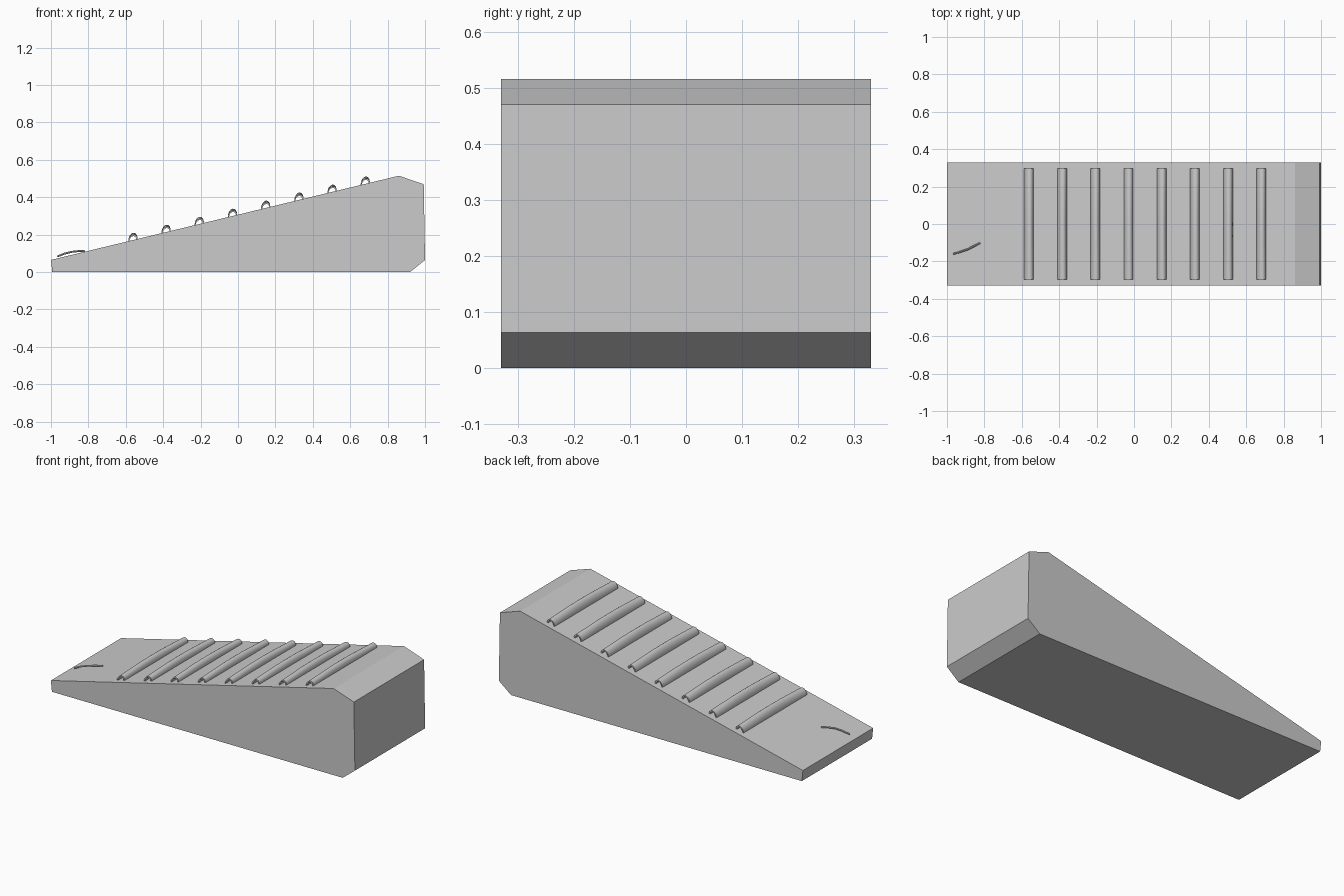
import bpy, bmesh, math
from mathutils import Vector

if "Cube" in bpy.data.objects:
    bpy.data.objects.remove(bpy.data.objects["Cube"])

grey = bpy.data.materials.new("plain_grey")
grey.diffuse_color = (0.6, 0.6, 0.6, 1)
grey.use_nodes = True
grey.node_tree.nodes["Principled BSDF"].inputs["Base Color"].default_value = grey.diffuse_color

SLOPE = 0.45 / 1.86          # rise of the ramp along x


def ramp_z(x):
    return 0.065 + (x + 1) * SLOPE


def add_object(name, bm):
    mesh = bpy.data.meshes.new(name)
    bmesh.ops.recalc_face_normals(bm, faces=bm.faces)
    bm.to_mesh(mesh)
    bm.free()
    mesh.materials.append(grey)
    obj = bpy.data.objects.new(name, mesh)
    bpy.context.collection.objects.link(obj)
    return obj


def smooth(obj):
    bpy.ops.object.select_all(action='DESELECT')
    obj.select_set(True)
    bpy.context.view_layer.objects.active = obj
    bpy.ops.object.shade_smooth_by_angle(angle=math.radians(40))


def loft(name, rings):
    """Skin a list of closed rings and cap both ends."""
    bm = bmesh.new()
    rows = [[bm.verts.new(p) for p in ring] for ring in rings]
    n = len(rows[0])
    for a, b in zip(rows, rows[1:]):
        for i in range(n):
            j = (i + 1) % n
            bm.faces.new((a[i], a[j], b[j], b[i]))
    bm.faces.new(rows[0])
    bm.faces.new(rows[-1])
    return add_object(name, bm)


# Wedge body: side profile extruded across the width
profile = [(-0.993, 0), (0.92, 0), (1, 0.064), (0.993, 0.47), (0.86, 0.515), (-1, 0.065)]
loft("wedge_body", [[(x, y, z) for x, z in profile] for y in (-0.33, 0.33)])

# Grip ribs: open half-tubes across the ramp, slightly raised in the middle
OUTER, INNER, STEPS = 0.025, 0.018, 10
for k in range(8):
    x0 = -0.562 + k * 0.1775
    rings = []
    for y, lift in ((-0.298, 0), (-0.23, 0.003), (-0.1, 0.009), (0, 0.01),
                    (0.1, 0.009), (0.23, 0.003), (0.298, 0)):
        arc = [(r, math.pi * s / STEPS)
               for r, order in ((OUTER, range(STEPS + 1)), (INNER, range(STEPS, -1, -1)))
               for s in order]
        rings.append([(x0 + r * math.cos(a), y,
                       ramp_z(x0 + r * math.cos(a)) + r * 1.15 * math.sin(a) + lift * math.sin(a))
                      for r, a in arc])
    smooth(loft("grip_rib_%d" % (k + 1), rings))

# Thin bent wire near the low end
path = [Vector(p) for p in ((-0.965, -0.16, 0.084), (-0.93, -0.149, 0.098),
                            (-0.89, -0.136, 0.108), (-0.855, -0.118, 0.112),
                            (-0.82, -0.1, 0.112))]
rings = []
for i, p in enumerate(path):
    d = (path[min(i + 1, len(path) - 1)] - path[max(i - 1, 0)]).normalized()
    u = d.cross(Vector((0, 0, 1))).normalized()
    v = u.cross(d)
    rings.append([p + 0.005 * (u * math.cos(t) + v * math.sin(t))
                  for t in (math.tau * s / 8 for s in range(8))])
smooth(loft("bent_wire", rings))
